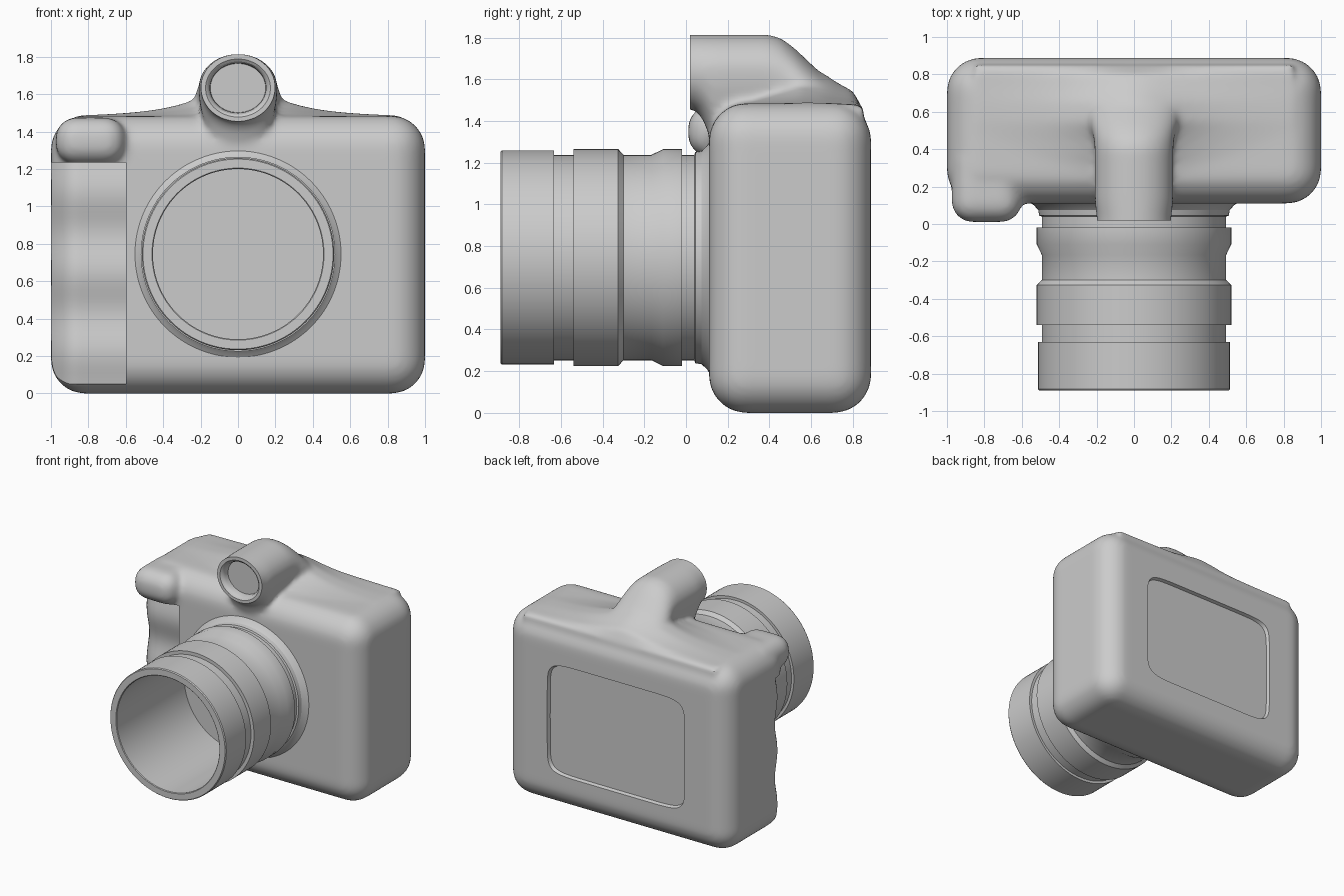
import bpy, bmesh, math
from mathutils import Vector, Matrix

cube = bpy.data.objects.get("Cube")
if cube:
    bpy.data.objects.remove(cube, do_unlink=True)

grey = bpy.data.materials.new("matte_grey")
grey.use_nodes = True
COLOUR = (0.6, 0.6, 0.6, 1)
grey.diffuse_color = COLOUR
grey.node_tree.nodes["Principled BSDF"].inputs["Base Color"].default_value = COLOUR


def make(name, bm):
    bmesh.ops.recalc_face_normals(bm, faces=bm.faces)
    mesh = bpy.data.meshes.new(name)
    bm.to_mesh(mesh)
    bm.free()
    mesh.materials.append(grey)
    obj = bpy.data.objects.new(name, mesh)
    bpy.context.collection.objects.link(obj)
    return obj


def activate(obj):
    bpy.ops.object.select_all(action='DESELECT')
    obj.select_set(True)
    bpy.context.view_layer.objects.active = obj


def loft(name, sections):
    """Skin a list of closed outlines with equal point counts."""
    bm = bmesh.new()
    rings = [[bm.verts.new(p) for p in s] for s in sections]
    n = len(rings[0])
    for a, b in zip(rings, rings[1:]):
        for i in range(n):
            j = (i + 1) % n
            bm.faces.new((a[i], a[j], b[j], b[i]))
    bm.faces.new(rings[0])
    bm.faces.new(rings[-1][::-1])
    return make(name, bm)


def box(name, lo, hi, radius=0):
    lo, hi = Vector(lo), Vector(hi)
    bm = bmesh.new()
    bmesh.ops.create_cube(bm, size=1)
    for v in bm.verts:
        v.co = (lo + hi) / 2 + v.co * (hi - lo)
    if radius:
        bmesh.ops.bevel(bm, geom=bm.edges[:], offset=radius, segments=8,
                        profile=0.5, affect='EDGES')
    return make(name, bm)


def oval(y, cz, rx, rz, power=1.0, n=64):
    """Oval or rounded-rectangle outline in the xz plane."""
    def soft(t):
        return math.copysign(abs(t) ** power, t)
    turn = [2 * math.pi * i / n for i in range(n)]
    return [(rx * soft(math.cos(a)), y, cz + rz * soft(math.sin(a))) for a in turn]


def spin(name, profile, cz, n=96):
    """Turn a (y, radius) profile around the lens axis."""
    bm = bmesh.new()
    verts = [bm.verts.new((r, y, cz)) for y, r in profile]
    edges = [bm.edges.new(pair) for pair in zip(verts, verts[1:])]
    bmesh.ops.spin(bm, geom=verts + edges, cent=(0, 0, cz), axis=(0, 1, 0),
                   angle=2 * math.pi, steps=n)
    bmesh.ops.remove_doubles(bm, verts=bm.verts, dist=0.0005)
    return make(name, bm)


# Body shell, shutter bulge, top mound and finder hood
body = box("camera_body", (-1, 0.11, 0), (1, 0.888, 1.485), 0.18)
button = box("shutter_bulge", (-0.975, 0.01, 1.225), (-0.6, 0.45, 1.475), 0.11)

mound = []
for y, h in [(0.22, 0), (0.32, 0.03), (0.45, 0.1), (0.55, 0.17),
             (0.65, 0.16), (0.74, 0.1), (0.8, 0.07), (0.85, -0.02)]:
    xs = [-0.85 + 1.7 * i / 40 for i in range(41)]
    top = [(x, y, 1.475 + h / (1 + (x / 0.3) ** 2) ** 1.2) for x in xs]
    mound.append(top + [(0.85, y, 1.2), (-0.85, y, 1.2)])
mound = loft("top_mound", mound)

hood = []
for y, top, bottom, width in [(-0.1, 1.815, 1.46, 0.2), (0.04, 1.815, 1.455, 0.2),
                              (0.08, 1.815, 1.41, 0.205), (0.13, 1.815, 1.28, 0.21),
                              (0.4, 1.815, 1.3, 0.21), (0.46, 1.795, 1.3, 0.215),
                              (0.52, 1.75, 1.3, 0.23), (0.62, 1.655, 1.3, 0.26),
                              (0.72, 1.56, 1.3, 0.3), (0.8, 1.5, 1.3, 0.34)]:
    # upper half keeps its round crown while the lower half stretches
    mid = top - min(0.178, (top - bottom) / 2)
    ring = oval(y, mid, width, top - mid)
    hood.append([(x, y, z if z > mid else mid + (z - mid) * (mid - bottom) / (top - mid))
                 for x, y, z in ring])
hood = loft("finder_hood", hood)

activate(body)
for part in (button, mound, hood):
    part.select_set(True)
bpy.ops.object.join()

# Blend the joined masses into one soft shell
remesh = body.modifiers.new("blend", 'REMESH')
remesh.mode = 'VOXEL'
remesh.voxel_size = 0.017
smooth = body.modifiers.new("soften", 'SMOOTH')
smooth.factor = 0.5
smooth.iterations = 14

# Cutters: hood face, finder opening, rear screen pocket, finger grip
face_cut = box("hood_face_cutter", (-0.4, -0.4, 1.3), (0.4, 0.02, 2))
finder_cut = loft("finder_cutter", [oval(-0.05, 1.633, 0.2, 0.185),
                                    oval(0.018, 1.633, 0.176, 0.158),
                                    oval(0.03, 1.633, 0.16, 0.142),
                                    oval(0.05, 1.633, 0.15, 0.133),
                                    oval(0.085, 1.633, 0.148, 0.131)])
screen_cut = loft("screen_cutter", [oval(0.862, 0.725, 0.6, 0.435, 0.22),
                                    oval(0.95, 0.725, 0.63, 0.465, 0.22)])
grip = []
for i in range(41):
    z = 0.05 + 1.185 * i / 40
    depth = 0.175 + 0.016 * math.cos(z * 2 * math.pi / 0.43)
    xs = [-0.6 - 0.5 * k / 24 for k in range(25)]
    edge = [(x, depth + 5 * max(0, -0.85 - x) ** 2, z) for x in xs]
    grip.append([(-1.1, -0.3, z), (-0.6, -0.3, z)] + edge)
grip_cut = loft("grip_cutter", grip)

for cutter in (face_cut, finder_cut, screen_cut, grip_cut):
    cutter.hide_render = True
    cut = body.modifiers.new(cutter.name, 'BOOLEAN')
    cut.operation = 'DIFFERENCE'
    cut.solver = 'EXACT'
    cut.object = cutter
activate(body)
bpy.ops.object.convert(target='MESH')
for cutter in (face_cut, finder_cut, screen_cut, grip_cut):
    bpy.data.objects.remove(cutter, do_unlink=True)

# Lens barrel with stepped rings, open bore and flared mount
lens = spin("lens_barrel", [
    (-0.03, 0), (-0.03, 0.455), (-0.885, 0.455), (-0.89, 0.46), (-0.89, 0.508),
    (-0.882, 0.514), (-0.632, 0.514), (-0.632, 0.493), (-0.54, 0.493),
    (-0.54, 0.52), (-0.325, 0.52), (-0.3, 0.493), (-0.165, 0.493),
    (-0.11, 0.52), (-0.02, 0.52), (-0.02, 0.493), (0.04, 0.493),
    (0.045, 0.507), (0.075, 0.512), (0.1, 0.535), (0.125, 0.575), (0.16, 0.575),
    (0.16, 0)], 0.745)

for obj in (body, lens):
    activate(obj)
    bpy.ops.object.shade_smooth_by_angle(angle=math.radians(28))
